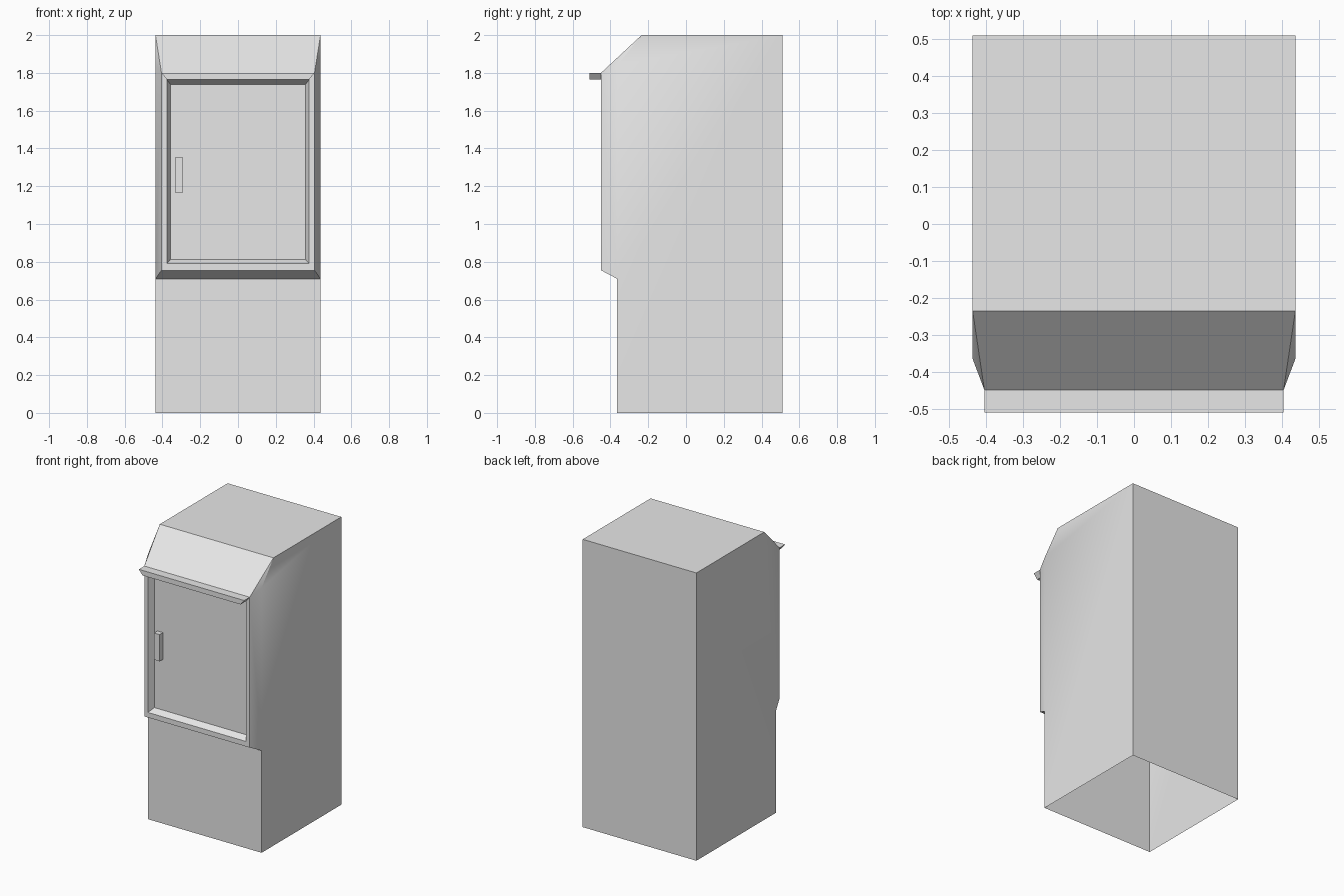
import bpy, bmesh, math

cube = bpy.data.objects.get("Cube")
if cube:
    bpy.data.objects.remove(cube, do_unlink=True)

grey = bpy.data.materials.new("light grey")
grey.use_nodes = True
grey.diffuse_color = (0.8, 0.8, 0.8, 1)
grey.node_tree.nodes["Principled BSDF"].inputs["Base Color"].default_value = (0.8, 0.8, 0.8, 1)


def finish(name, bm):
    """Turn a bmesh into a shaded, coloured object."""
    bmesh.ops.recalc_face_normals(bm, faces=bm.faces)
    mesh = bpy.data.meshes.new(name)
    bm.to_mesh(mesh)
    bm.free()
    mesh.materials.append(grey)
    obj = bpy.data.objects.new(name, mesh)
    bpy.context.collection.objects.link(obj)
    bpy.ops.object.select_all(action='DESELECT')
    obj.select_set(True)
    bpy.context.view_layer.objects.active = obj
    bpy.ops.object.shade_smooth_by_angle(angle=math.radians(30))
    return obj


def pair(bm, x, y, z):
    """Left (+x) and right (-x) mirrored vertices."""
    return bm.verts.new((x, y, z)), bm.verts.new((-x, y, z))


def bridge(bm, a, b):
    """Quad between two mirrored pairs."""
    return bm.faces.new((a[0], a[1], b[1], b[0]))


W, BACK, FRONT, FACE, DOOR = 0.437, 0.51, -0.365, -0.45, -0.408

# Cabinet shell, open underneath, with a raised front frame and recessed door
bm = bmesh.new()
back_low, back_top = pair(bm, W, BACK, 0), pair(bm, W, BACK, 2)
roof_front = pair(bm, W, -0.235, 2)
base_front = pair(bm, W, FRONT, 0)
# Front rings as (half width, y, bottom z, top z), from the body inward
rings = [(pair(bm, x, y, lo), pair(bm, x, y, hi)) for x, y, lo, hi in (
    (W, FRONT, 0.71, 1.84),
    (0.405, FACE, 0.755, 1.8),
    (0.377, FACE, 0.79, 1.765),
    (0.357, DOOR, 0.813, 1.738))]

bridge(bm, back_low, back_top)
bridge(bm, back_top, roof_front)
bridge(bm, roof_front, rings[1][1])
bridge(bm, base_front, rings[0][0])
bridge(bm, rings[3][0], rings[3][1])
for i in range(3):
    (lo_a, hi_a), (lo_b, hi_b) = rings[i], rings[i + 1]
    bridge(bm, lo_a, lo_b)
    if i == 2:
        bridge(bm, hi_a, hi_b)
    for s in range(2):
        bm.faces.new((lo_a[s], hi_a[s], hi_b[s], lo_b[s]))
for s in range(2):
    bm.faces.new((back_low[s], back_top[s], roof_front[s],
                  rings[0][1][s], rings[0][0][s], base_front[s]))
    bm.faces.new((roof_front[s], rings[0][1][s], rings[1][1][s]))
finish("cabinet_body", bm)

# Visor: the top strip of the frame pulled forward
bm = bmesh.new()
top_in, low_in = pair(bm, 0.405, FACE, 1.8), pair(bm, 0.377, FACE, 1.765)
top_out, low_out = pair(bm, 0.405, -0.51, 1.8), pair(bm, 0.377, -0.51, 1.765)
for a, b in ((top_in, top_out), (top_out, low_out), (low_out, low_in)):
    bridge(bm, a, b)
for s in range(2):
    bm.faces.new((top_in[s], top_out[s], low_out[s], low_in[s]))
finish("visor", bm)

# Door handle
bm = bmesh.new()
bmesh.ops.create_cube(bm, size=1)
bmesh.ops.scale(bm, vec=(0.042, 0.037, 0.186), verts=bm.verts)
bmesh.ops.translate(bm, vec=(-0.312, DOOR - 0.0185, 1.259), verts=bm.verts)
finish("door_handle", bm)
